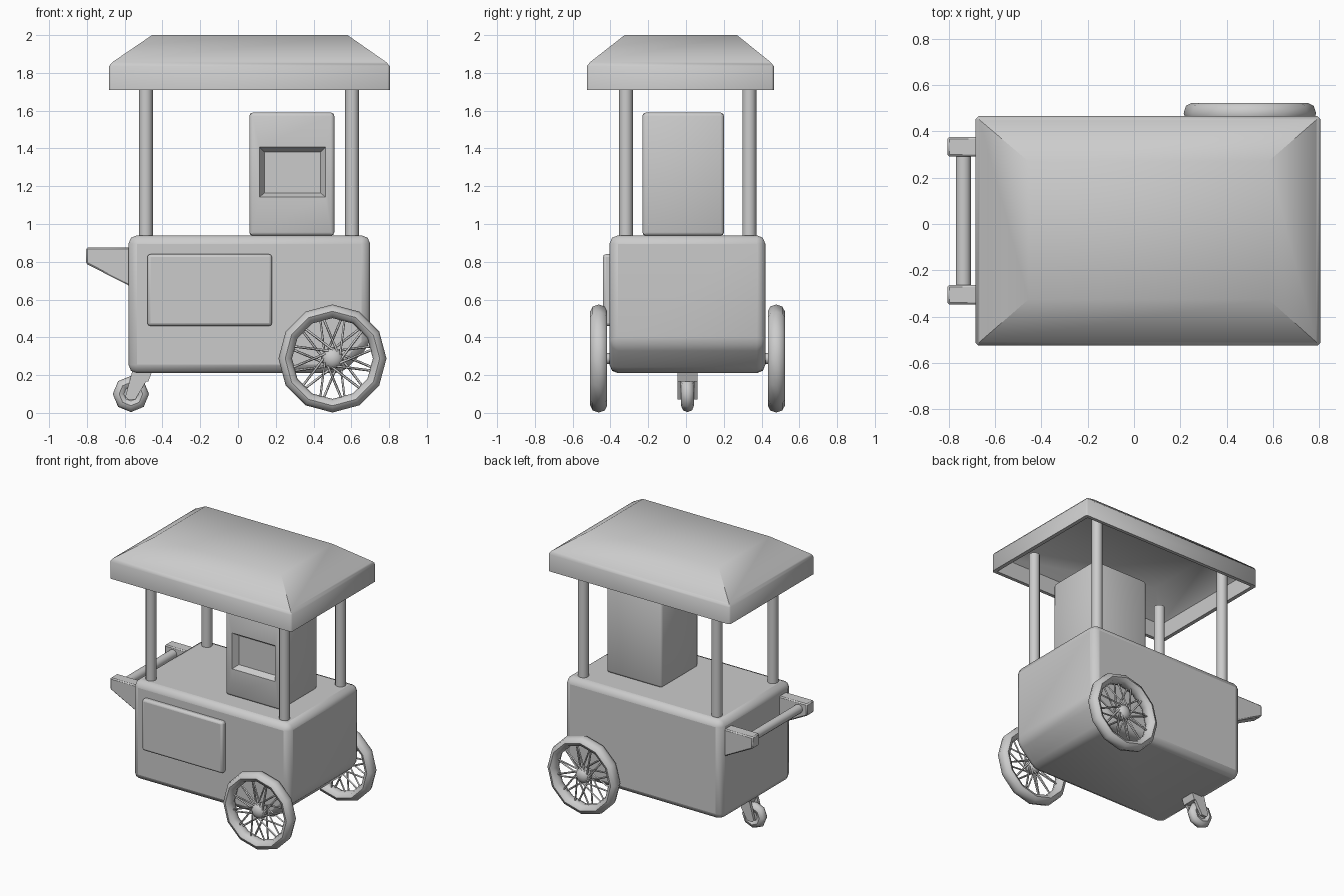
import bpy, bmesh, math
from mathutils import Vector

if "Cube" in bpy.data.objects:
    bpy.data.objects.remove(bpy.data.objects["Cube"])

MID = 0.008  # y of the cart's own centre plane


def finish(name, bm, bevel=0.0, segments=2):
    bmesh.ops.recalc_face_normals(bm, faces=bm.faces)
    me = bpy.data.meshes.new(name)
    bm.to_mesh(me)
    bm.free()
    ob = bpy.data.objects.new(name, me)
    bpy.context.collection.objects.link(ob)
    if bevel:
        m = ob.modifiers.new("bevel", "BEVEL")
        m.width, m.segments, m.limit_method = bevel, segments, "ANGLE"
    return ob


def extrude(name, profile, y0, y1, bevel=0.0, segments=2):
    """Extrude an (x, z) profile from y0 to y1."""
    bm = bmesh.new()
    a = [bm.verts.new((x, y0, z)) for x, z in profile]
    b = [bm.verts.new((x, y1, z)) for x, z in profile]
    n = len(a)
    bm.faces.new(a)
    bm.faces.new(b)
    for i in range(n):
        bm.faces.new((a[i], a[(i + 1) % n], b[(i + 1) % n], b[i]))
    return finish(name, bm, bevel, segments)


def rect(x0, x1, z0, z1):
    return [(x0, z0), (x1, z0), (x1, z1), (x0, z1)]


def rod(name, p, q, r, sides=12):
    p, q = Vector(p), Vector(q)
    bpy.ops.mesh.primitive_cylinder_add(vertices=sides, radius=r, depth=(q - p).length, location=(p + q) / 2)
    ob = bpy.context.object
    ob.name = name
    ob.rotation_euler = (q - p).to_track_quat("Z", "Y").to_euler()
    return ob


def torus(name, loc, major, minor, n, m, widen):
    bpy.ops.mesh.primitive_torus_add(major_radius=major, minor_radius=minor, major_segments=n,
                                     minor_segments=m, location=loc, rotation=(math.pi / 2, 0, 0))
    bpy.context.object.name = name
    bpy.context.object.scale.z = widen


# Body with sloped lower right end
extrude("cart_body", [(-0.58, 0.21), (0.55, 0.21), (0.70, 0.36), (0.70, 0.94), (-0.58, 0.94)],
        -0.405, 0.42, 0.045)

# Front door panel
extrude("door_panel", rect(-0.48, 0.18, 0.46, 0.84), -0.44, -0.38, 0.016)

# Canopy: hollow hipped roof lofted from rectangles (inset x, inset y, z)
bm = bmesh.new()
loops = []
for x0, x1, y0, y1, z in [(-0.655, 0.775, -0.50, 0.44, 1.71),
                          (-0.683, 0.804, -0.525, 0.465, 1.71),
                          (-0.683, 0.804, -0.525, 0.465, 1.835),
                          (-0.665, 0.785, -0.508, 0.448, 1.857),
                          (-0.455, 0.58, -0.325, 0.27, 2.0)]:
    loops.append([bm.verts.new(c) for c in ((x0, y0, z), (x1, y0, z), (x1, y1, z), (x0, y1, z))])
inner = [[bm.verts.new(c) for c in ((x0, y0, z), (x1, y0, z), (x1, y1, z), (x0, y1, z))]
         for x0, x1, y0, y1, z in [(-0.46, 0.585, -0.325, 0.27, 1.965), (-0.655, 0.775, -0.50, 0.44, 1.83)]]
bm.faces.new(loops[-1])
bm.faces.new(inner[0])
for a, b in list(zip(loops, loops[1:])) + [(inner[0], inner[1]), (inner[1], loops[0])]:
    for i in range(4):
        j = (i + 1) % 4
        bm.faces.new((a[i], a[j], b[j], b[i]))
vert_edges = [e for e in bm.edges if e.verts[0] in loops[1] + loops[2] and e.verts[1] in loops[1] + loops[2]
              and abs(e.verts[0].co.z - e.verts[1].co.z) > 0.05]
bmesh.ops.bevel(bm, geom=vert_edges, offset=0.012, segments=1, affect="EDGES")
finish("canopy", bm)

# Canopy posts
for x in (-0.488, 0.604):
    for y in (-0.318, 0.335):
        rod("canopy_post", (x, y, 0.92), (x, y, 1.82), 0.037)

# Cabinet on the counter with a recessed window
bm = bmesh.new()
bmesh.ops.create_cube(bm, size=1)
for v in bm.verts:
    v.co = (0.285 + v.co.x * 0.45, -0.015 + v.co.y * 0.432, 1.264 + v.co.z * 0.652)
bmesh.ops.bevel(bm, geom=bm.edges[:], offset=0.018, segments=2, profile=0.5, affect="EDGES")
bm.normal_update()
front = max(bm.faces, key=lambda f: -f.normal.y * f.calc_area())
for x0, x1, z0, z1, y in [(0.114, 0.463, 1.142, 1.407, -0.231), (0.14, 0.437, 1.165, 1.38, -0.19)]:
    c = front.calc_center_median()
    bmesh.ops.inset_individual(bm, faces=[front], thickness=0.01)
    for v in front.verts:
        v.co = (x0 if v.co.x < c.x else x1, y, z0 if v.co.z < c.z else z1)
finish("cabinet", bm)

# Push handle
for y in (-0.305, 0.333):
    extrude("handle_arm", [(-0.805, 0.79), (-0.56, 0.665), (-0.56, 0.875), (-0.805, 0.875)],
            y - 0.042, y + 0.042, 0.008, 1)
rod("handle_bar", (-0.736, -0.3, 0.825), (-0.736, 0.33, 0.825), 0.033)

# Large spoked wheels
WX, WZ, R = 0.50, 0.288, 0.25
for side in (-1, 1):
    y = MID + side * 0.47
    torus("wheel_tyre", (WX, y, WZ), R, 0.036, 12, 8, 1.25)
    bpy.ops.mesh.primitive_uv_sphere_add(segments=8, ring_count=6, radius=0.06, location=(WX, y, WZ),
                                         rotation=(math.pi / 2, 0, 0))
    bpy.context.object.name = "wheel_hub"
    bpy.context.object.scale.z = 0.75
    rod("axle_stub", (WX, MID + side * 0.38, WZ), (WX, y, WZ), 0.03, 8)
    cu = bpy.data.curves.new("wheel_spokes", "CURVE")
    cu.dimensions, cu.bevel_depth, cu.bevel_resolution = "3D", 0.0065, 0
    for i in range(12):
        a = math.tau * (i + 0.5) / 12
        for s in (-1, 1):
            h = a + s * 0.85
            sp = cu.splines.new("POLY")
            sp.points.add(1)
            sp.points[0].co = (0.045 * math.cos(h), s * 0.022, 0.045 * math.sin(h), 1)
            sp.points[1].co = (0.23 * math.cos(a + s * 0.03), s * 0.006, 0.23 * math.sin(a + s * 0.03), 1)
    ob = bpy.data.objects.new("wheel_spokes", cu)
    ob.location = (WX, y, WZ)
    bpy.context.collection.objects.link(ob)

# Caster wheel and fork
CY = 0.008
torus("caster_tyre", (-0.567, CY, 0.1), 0.062, 0.034, 8, 8, 1.0)
rod("caster_core", (-0.567, CY - 0.022, 0.1), (-0.567, CY + 0.022, 0.1), 0.06, 8)
extrude("caster_fork_top", [(-0.535, 0.165), (-0.475, 0.165), (-0.455, 0.22), (-0.56, 0.22)],
        CY - 0.054, CY + 0.054)
for s in (-1, 1):
    y = CY + s * 0.044
    extrude("caster_fork_arm", [(-0.597, 0.085), (-0.58, 0.07), (-0.543, 0.072), (-0.455, 0.22), (-0.56, 0.22)],
            y - 0.01, y + 0.01)

# Smooth shading with sharp edges kept
bpy.ops.object.select_all(action="DESELECT")
for ob in bpy.context.scene.objects:
    if ob.type == "MESH":
        ob.select_set(True)
        bpy.context.view_layer.objects.active = ob
bpy.ops.object.shade_smooth_by_angle(angle=math.radians(46))
